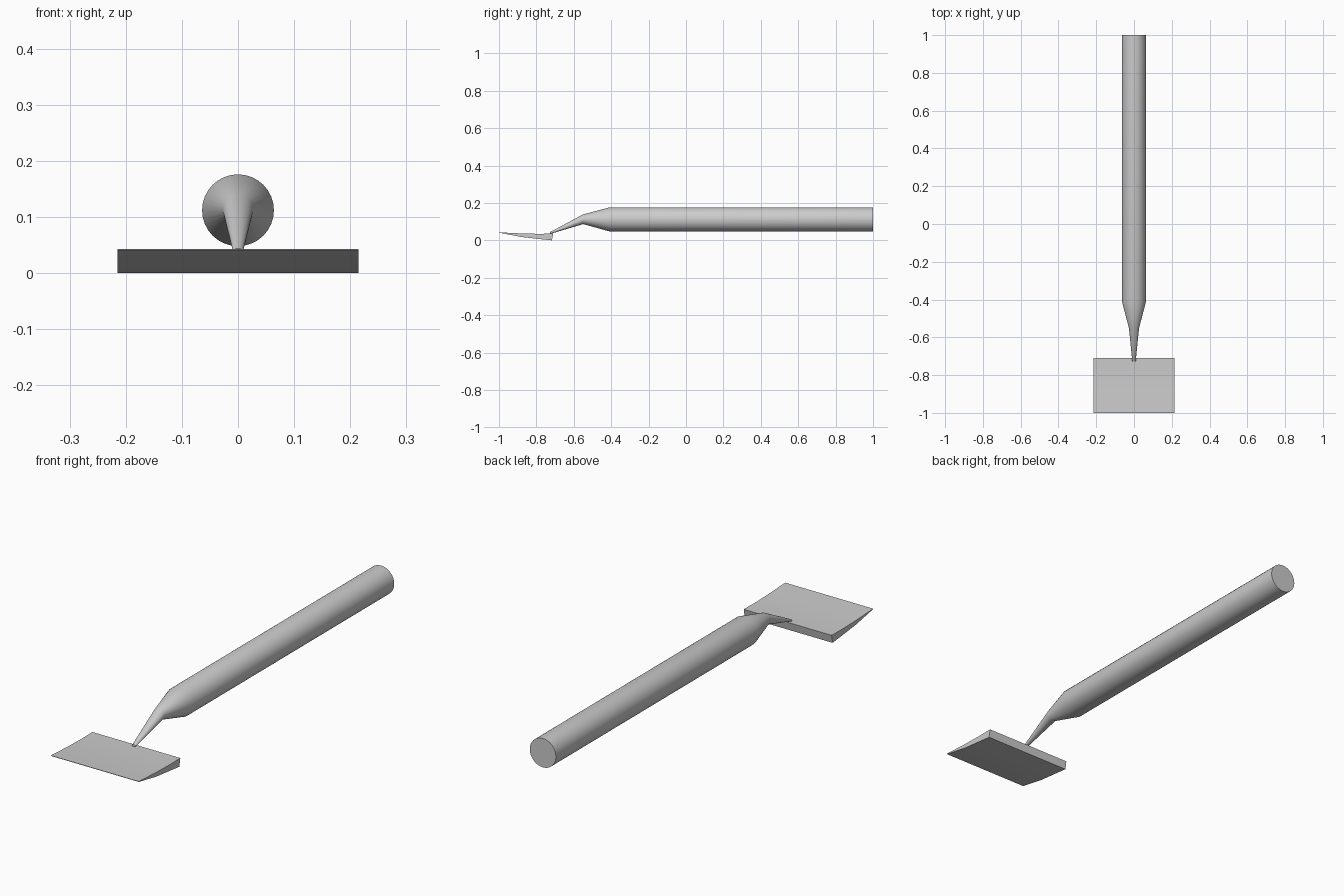
import bpy, bmesh, math

if "Cube" in bpy.data.objects:
    bpy.data.objects.remove(bpy.data.objects["Cube"])


def make_object(name, bm, angle):
    bmesh.ops.recalc_face_normals(bm, faces=bm.faces)
    mesh = bpy.data.meshes.new(name)
    bm.to_mesh(mesh)
    bm.free()
    obj = bpy.data.objects.new(name, mesh)
    bpy.context.collection.objects.link(obj)
    bpy.ops.object.select_all(action='DESELECT')
    obj.select_set(True)
    bpy.context.view_layer.objects.active = obj
    bpy.ops.object.shade_smooth_by_angle(angle=math.radians(angle))
    return obj


def loft(name, sections, sides=32):
    """Upright rings along y, each given as (y, z centre, half width, half height)."""
    bm = bmesh.new()
    rings = []
    for y, z, rx, rz in sections:
        rings.append([bm.verts.new((rx * math.cos(2 * math.pi * i / sides), y,
                                    z + rz * math.sin(2 * math.pi * i / sides)))
                      for i in range(sides)])
    for a, b in zip(rings, rings[1:]):
        for i in range(sides):
            j = (i + 1) % sides
            bm.faces.new((a[i], a[j], b[j], b[i]))
    bm.faces.new(rings[0])
    bm.faces.new(rings[-1])
    return make_object(name, bm, 40)


def extrude_profile(name, profile, half_width):
    """Side profile of (y, z) points, extruded across x."""
    bm = bmesh.new()
    face = bm.faces.new([bm.verts.new((-half_width, y, z)) for y, z in profile])
    new = bmesh.ops.extrude_face_region(bm, geom=[face])["geom"]
    verts = [v for v in new if isinstance(v, bmesh.types.BMVert)]
    bmesh.ops.translate(bm, vec=(2 * half_width, 0, 0), verts=verts)
    return make_object(name, bm, 30)


# Round handle tapering into the bent neck
loft("handle_and_neck", [
    (1.0, 0.112, 0.064, 0.064),
    (-0.41, 0.112, 0.064, 0.064),
    (-0.55, 0.113, 0.027, 0.026),
    (-0.727, 0.039, 0.009, 0.005),
])

# Wide wedge blade with a thin front edge
extrude_profile("blade", [
    (-1.0, 0.043), (-0.88, 0.037), (-0.79, 0.035), (-0.71, 0.036),
    (-0.717, 0.0), (-0.79, 0.008), (-0.88, 0.018), (-1.0, 0.041),
], 0.215)
